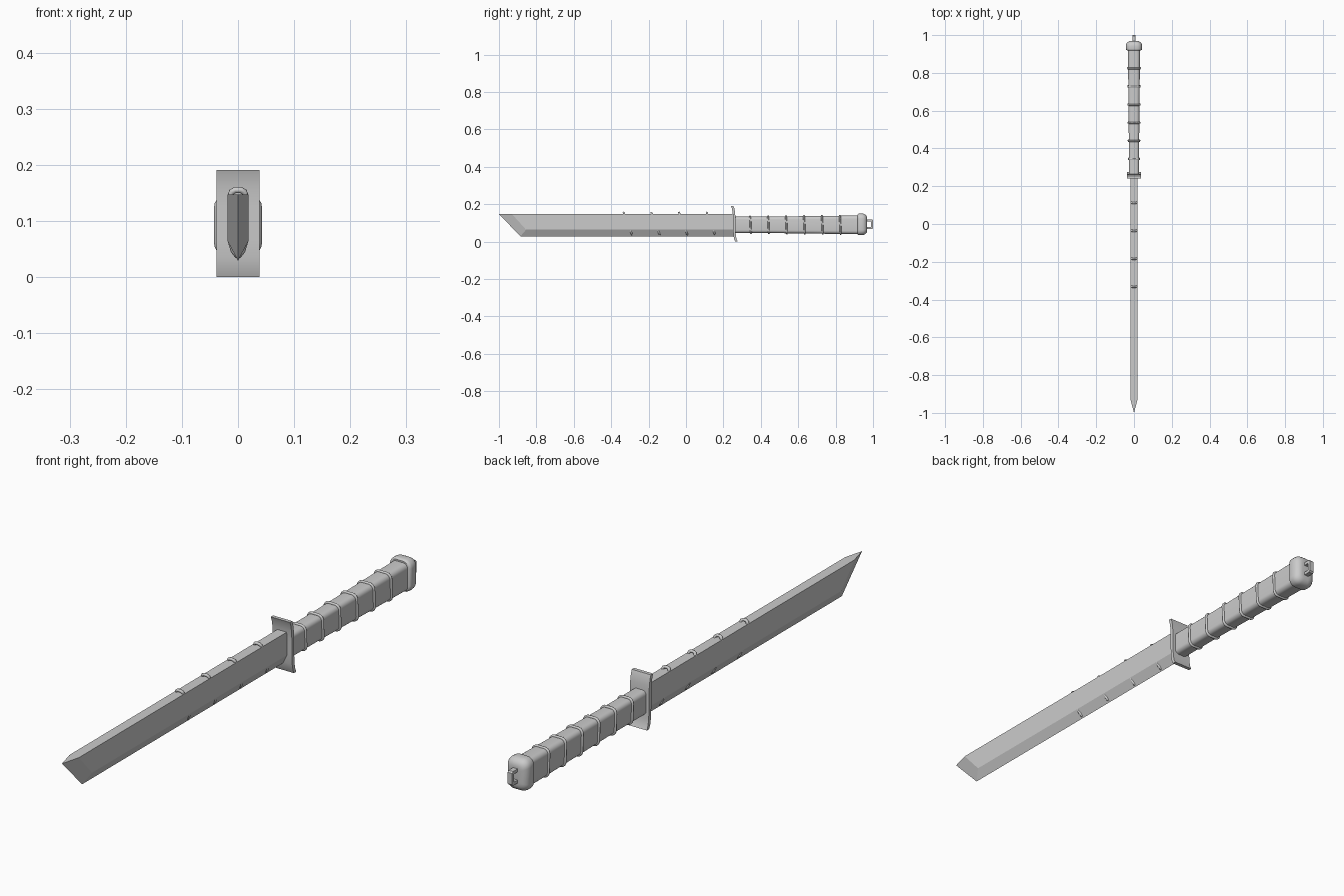
import bpy, bmesh, math

if "Cube" in bpy.data.objects:
    bpy.data.objects.remove(bpy.data.objects["Cube"])


def mesh_object(name, verts, faces, smooth=None):
    bm = bmesh.new()
    vs = [bm.verts.new(v) for v in verts]
    for f in faces:
        bm.faces.new([vs[i] for i in f])
    bmesh.ops.recalc_face_normals(bm, faces=bm.faces)
    me = bpy.data.meshes.new(name)
    bm.to_mesh(me)
    bm.free()
    ob = bpy.data.objects.new(name, me)
    bpy.context.collection.objects.link(ob)
    if smooth:
        select(ob)
        bpy.ops.object.shade_smooth_by_angle(angle=math.radians(smooth))
    return ob


def select(ob):
    bpy.ops.object.select_all(action='DESELECT')
    ob.select_set(True)
    bpy.context.view_layer.objects.active = ob


def rounded_rect(hx, hz, r, cz, n=5):
    pts = []
    for k, (sx, sz) in enumerate([(1, 1), (-1, 1), (-1, -1), (1, -1)]):
        for i in range(n + 1):
            a = math.pi / 2 * (k + i / n)
            pts.append((sx * (hx - r) + r * math.cos(a), cz + sz * (hz - r) + r * math.sin(a)))
    return pts


def loft(name, sections, smooth=40):
    """sections: list of (y, hx, hz, r, cz) rounded rectangles along y"""
    verts, faces = [], []
    for y, hx, hz, r, cz in sections:
        ring = rounded_rect(hx, hz, r, cz)
        n = len(ring)
        verts += [(x, y, z) for x, z in ring]
    for s in range(len(sections) - 1):
        for i in range(n):
            j = (i + 1) % n
            faces.append((s * n + i, s * n + j, (s + 1) * n + j, (s + 1) * n + i))
    faces += [tuple(range(n)), tuple(range(len(verts) - n, len(verts)))]
    return mesh_object(name, verts, faces, smooth)


def tube(name, pts, radius):
    cu = bpy.data.curves.new(name, 'CURVE')
    cu.dimensions = '3D'
    cu.bevel_depth = radius
    cu.bevel_resolution = 2
    sp = cu.splines.new('POLY')
    sp.points.add(len(pts) - 1)
    for p, c in zip(sp.points, pts):
        p.co = (*c, 1)
    sp.use_cyclic_u = True
    ob = bpy.data.objects.new(name, cu)
    bpy.context.collection.objects.link(ob)
    select(ob)
    bpy.ops.object.convert(target='MESH')
    bpy.ops.object.shade_smooth_by_angle(angle=math.radians(50))


def extrude_x(name, profile, hx, smooth=None):
    n = len(profile)
    verts = [(s * hx, y, z) for s in (-1, 1) for y, z in profile]
    faces = [(i, (i + 1) % n, n + (i + 1) % n, n + i) for i in range(n)]
    faces += [tuple(range(n)), tuple(range(n, 2 * n))]
    return mesh_object(name, verts, faces, smooth)


# blade: flat spine, bevelled edge and slanted sharpened tip
W, TOP, RIDGE, EDGE = 0.0185, 0.147, 0.064, 0.029
mesh_object("blade", [
    (0, -1, TOP), (0, -0.885, EDGE), (0, 0.258, EDGE),
    (W, -0.93, TOP), (W, -0.855, RIDGE), (W, 0.258, RIDGE), (W, 0.258, TOP),
    (-W, -0.93, TOP), (-W, -0.855, RIDGE), (-W, 0.258, RIDGE), (-W, 0.258, TOP)],
    [(0, 1, 4, 3), (1, 2, 5, 4), (3, 4, 5, 6),
     (0, 7, 8, 1), (1, 8, 9, 2), (7, 10, 9, 8),
     (0, 3, 7), (3, 6, 10, 7), (2, 9, 10, 6, 5)])

# slanted wire bands sunk into the blade
half = [(0.005, 0.155), (0.011, 0.152), (0.0135, 0.145), (0.013, 0.064), (0.008, 0.047), (0.002, 0.039)]
loop = half + [(-x, z) for x, z in reversed(half)]
for k in range(4):
    y0 = -0.333 + 0.148 * k
    tube(f"blade_band_{k + 1}", [(x, y0 + (0.155 - z) * 0.38, z) for x, z in loop], 0.0055)

# guard: plate with an S-curved profile
centre = [(0.247, 0.191), (0.252, 0.178), (0.256, 0.155), (0.258, 0.125), (0.258, 0.07),
          (0.260, 0.035), (0.264, 0.014), (0.270, 0.0)]
T = 0.0065
extrude_x("guard", [(y - T, z) for y, z in centre] + [(y + T, z) for y, z in reversed(centre)], 0.038, 40)

# grip
loft("grip", [(0.26, 0.027, 0.044, 0.016, 0.09), (0.45, 0.0275, 0.044, 0.016, 0.09),
              (0.93, 0.032, 0.050, 0.018, 0.09)])

# grip wrapping rings
for k in range(6):
    y0 = 0.345 + 0.096 * k
    t = (y0 - 0.26) / 0.67
    ring = rounded_rect(0.027 + 0.005 * t, 0.044 + 0.006 * t, 0.017, 0.09)
    tube(f"grip_ring_{k + 1}", [(x, y0 + 0.05 * (0.09 - z), z) for x, z in ring], 0.005)

# pommel with rounded end
sections = [(0.918, 0.036, 0.053, 0.022, 0.0925), (0.922, 0.041, 0.057, 0.026, 0.0925),
            (0.928, 0.043, 0.058, 0.028, 0.0925), (0.942, 0.043, 0.058, 0.028, 0.0925)]
for i in range(1, 6):
    a = math.pi / 2 * i / 5
    d = 0.026 * (1 - math.cos(a))
    sections.append((0.942 + 0.027 * math.sin(a), 0.043 - d, 0.058 - d, 0.028 - d * 0.6, 0.0925))
loft("pommel", sections)

# lanyard staple
extrude_x("lanyard_loop", [(0.96, 0.119), (0.995, 0.119), (1.0, 0.114), (1.0, 0.073), (0.995, 0.068),
                           (0.96, 0.068), (0.96, 0.079), (0.989, 0.079), (0.989, 0.108), (0.96, 0.108)], 0.009)
